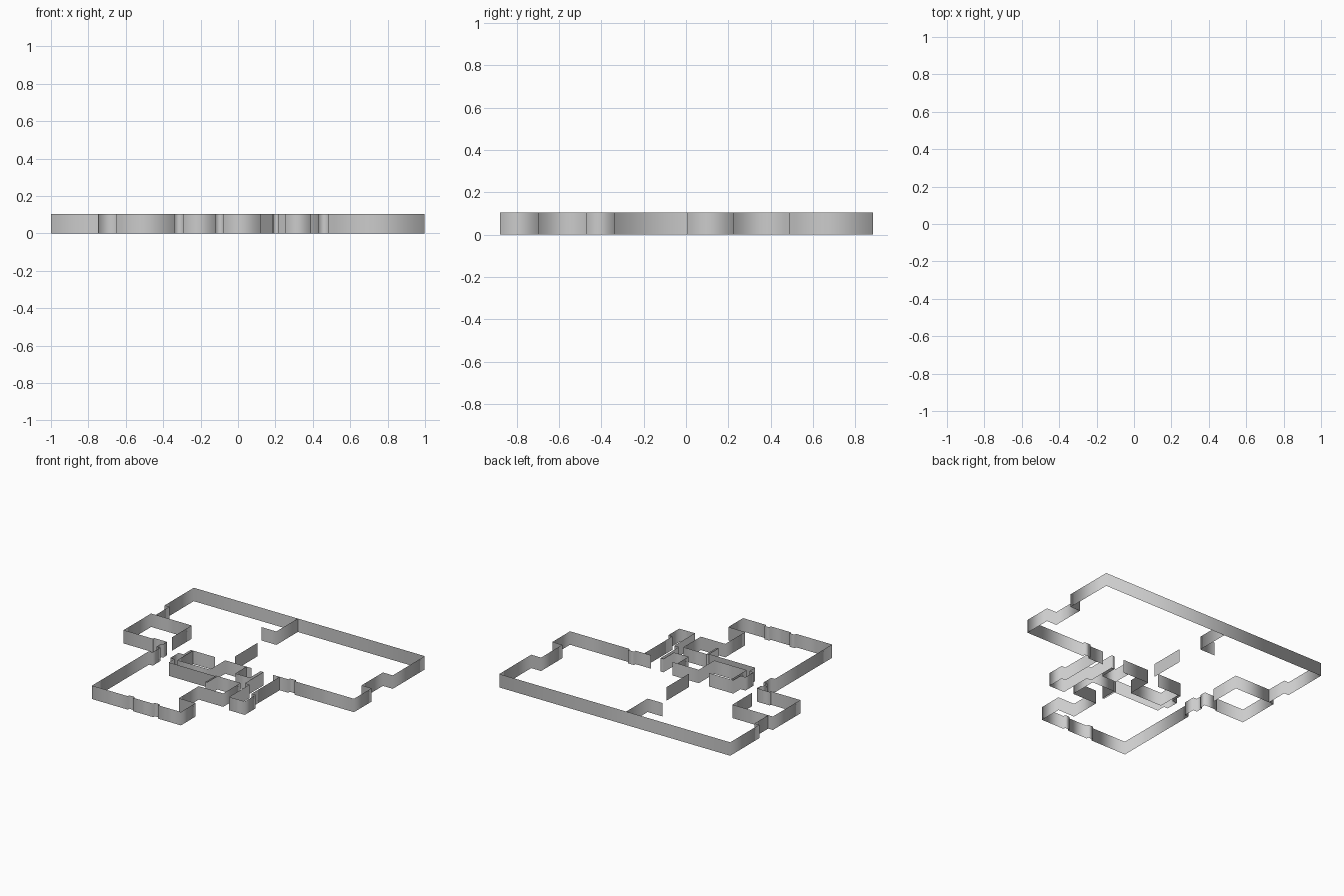
import bpy

HEIGHT = 0.105


def wall(name, start, axis, stops):
    """Thin upright wall: from start, go to each stop, alternating x and y."""
    pos = list(start)
    path = [tuple(pos)]
    a = "xy".index(axis)
    for s in stops:
        pos[a] = s
        path.append(tuple(pos))
        a = 1 - a
    n = len(path)
    verts = [(x, y, z) for z in (0, HEIGHT) for x, y in path]
    faces = [(i, i + 1, n + i + 1, n + i) for i in range(n - 1)]
    mesh = bpy.data.meshes.new(name)
    mesh.from_pydata(verts, [], faces)
    mesh.polygons.foreach_set("use_smooth", [True] * len(faces))
    obj = bpy.data.objects.new(name, mesh)
    bpy.context.collection.objects.link(obj)
    return obj


# Large room: lower wall, right recess, back wall, left notch
wall("large_room_wall", (0.297, 0.008), "x",
     [0.43, 0.028, 0.482, 0.008, 0.998, 0.225, 0.913, 0.487, 0.998, 0.882,
      -1, 0.523, -0.96, 0.355])

# Left side room, with its doorway stub on the right
wall("side_room_wall", (-0.65, 0.11), "y", [0.355, -1, 0.016, -0.745])

# Lower room: door jambs, left wall, window piers, right side, pantry
wall("lower_room_wall", (-0.745, 0.016), "y",
     [0.03, -0.635, -0.02, -0.65, -0.078, -0.618, -0.171, -0.65, -0.876,
      -0.34, -0.858, -0.295, -0.876, -0.12, -0.858, -0.08, -0.877, 0.12,
      -0.695, -0.025, -0.45, 0.187, -0.235, -0.013, -0.363, -0.027,
      -0.245, -0.427, -0.176, -0.462, -0.075, -0.42, 0.016, -0.21])
wall("pantry_corner", (-0.027, -0.245), "y", [-0.235, -0.013])

# Hall closet and its continuing partition
wall("closet_wall", (-0.4, 0.016), "y", [-0.178, -0.12, 0.013, 0.107])

# Alcove leading to the narrow entry room
wall("entry_wall", (0.065, 0.013), "y",
     [-0.125, 0.19, 0.008, 0.215, -0.22, 0.255, -0.473, 0.39, -0.338,
      0.355, 0.008])

# Partitions dividing the large room
wall("upper_partition", (-0.1, 0.882), "y", [0.617, -0.23])
wall("lower_partition", (-0.1, 0.385), "y", [0.108])
